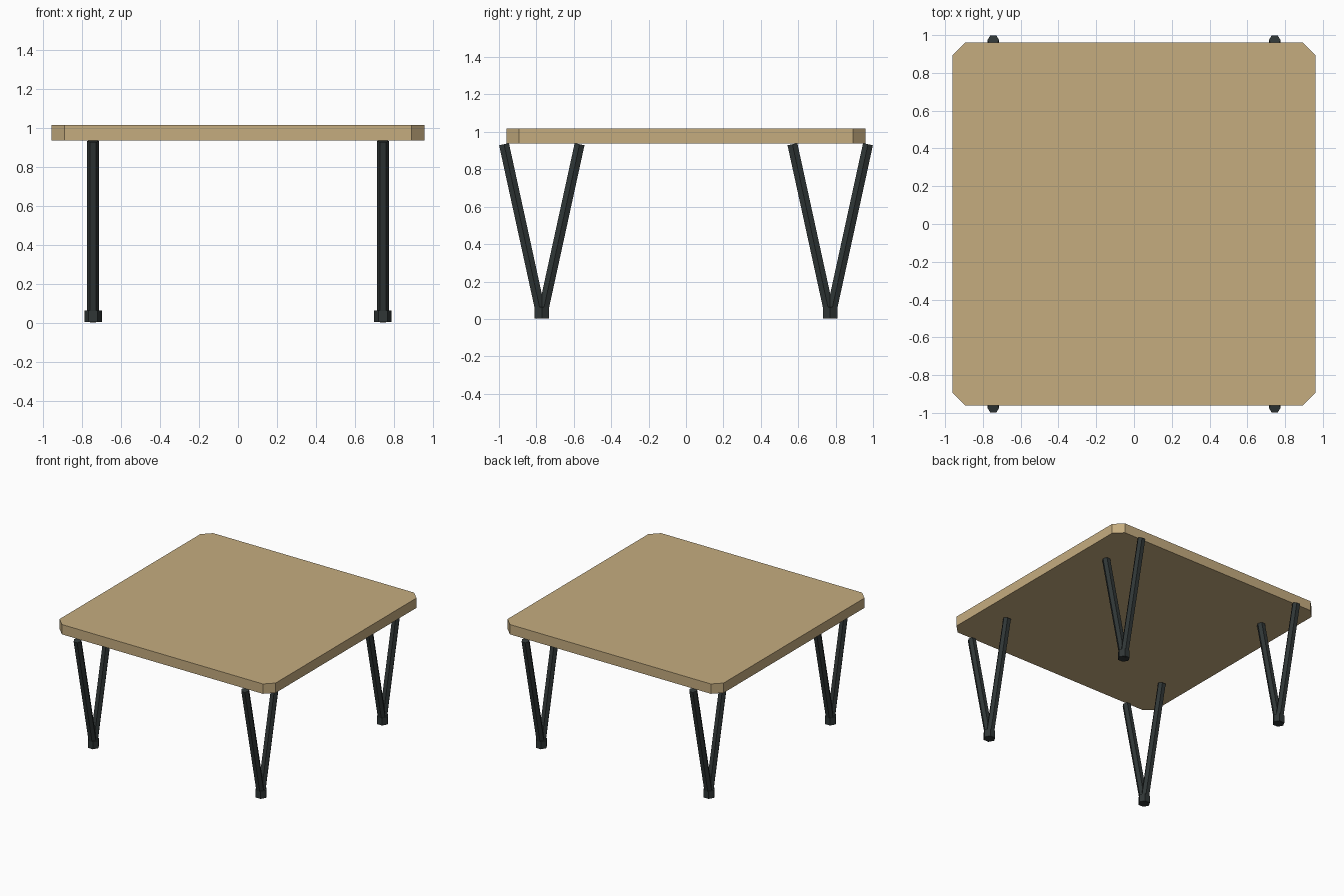
import bpy, bmesh, math
from mathutils import Vector

if "Cube" in bpy.data.objects:
    bpy.data.objects.remove(bpy.data.objects["Cube"])


def material(name, rgb):
    m = bpy.data.materials.new(name)
    m.diffuse_color = (*rgb, 1)
    m.use_nodes = True
    m.node_tree.nodes["Principled BSDF"].inputs["Base Color"].default_value = m.diffuse_color
    return m


WOOD = material("light wood", (0.56, 0.415, 0.213))
METAL = material("dark metal", (0.029, 0.037, 0.037))


def prism(bm, a, b, radius, sides=6):
    """Closed prism from a to b, with corners along x and flats along y."""
    a, b = Vector(a), Vector(b)
    u = Vector((1, 0, 0))
    v = (b - a).normalized().cross(u)
    rings = []
    for c in (a, b):
        rings.append([bm.verts.new(c + radius * (u * math.cos(t) + v * math.sin(t)))
                      for t in (2 * math.pi * i / sides for i in range(sides))])
    for i in range(sides):
        j = (i + 1) % sides
        bm.faces.new((rings[0][i], rings[0][j], rings[1][j], rings[1][i]))
    bm.faces.new(rings[0])
    bm.faces.new(rings[1])


def finish(bm, name, mat):
    bmesh.ops.recalc_face_normals(bm, faces=bm.faces[:])
    mesh = bpy.data.meshes.new(name)
    bm.to_mesh(mesh)
    bm.free()
    mesh.materials.append(mat)
    obj = bpy.data.objects.new(name, mesh)
    bpy.context.collection.objects.link(obj)


# Table top: slab with chamfered corners
HALF, CUT, Z0, Z1 = 0.96, 0.067, 0.938, 1.017
bm = bmesh.new()
inner = HALF - CUT
outline = []
for sx, sy in ((1, 1), (-1, 1), (-1, -1), (1, -1)):
    pair = [(sx * HALF, sy * inner), (sx * inner, sy * HALF)]
    outline += pair if sx * sy > 0 else pair[::-1]
base = bm.faces.new([bm.verts.new((x, y, Z0)) for x, y in outline])
top = bmesh.ops.extrude_face_region(bm, geom=[base], use_keep_orig=True)["geom"]
bmesh.ops.translate(bm, vec=(0, 0, Z1 - Z0),
                    verts=[g for g in top if isinstance(g, bmesh.types.BMVert)])
finish(bm, "table_top", WOOD)

# V-shaped legs, each pair of struts meeting in a small hexagonal foot
LEG_X, LEG_Y, SPREAD = 0.745, 0.771, 0.202
for side, sx in (("left", -1), ("right", 1)):
    for end, sy in (("front", -1), ("back", 1)):
        x, y = sx * LEG_X, sy * LEG_Y
        for part, d in (("outer", sy), ("inner", -sy)):
            bm = bmesh.new()
            prism(bm, (x, y, 0.008), (x, y + d * SPREAD, 0.934), 0.031)
            finish(bm, f"{end}_{side}_{part}_strut", METAL)
        bm = bmesh.new()
        prism(bm, (x, y, 0.003), (x, y, 0.064), 0.045)
        finish(bm, f"{end}_{side}_foot", METAL)
